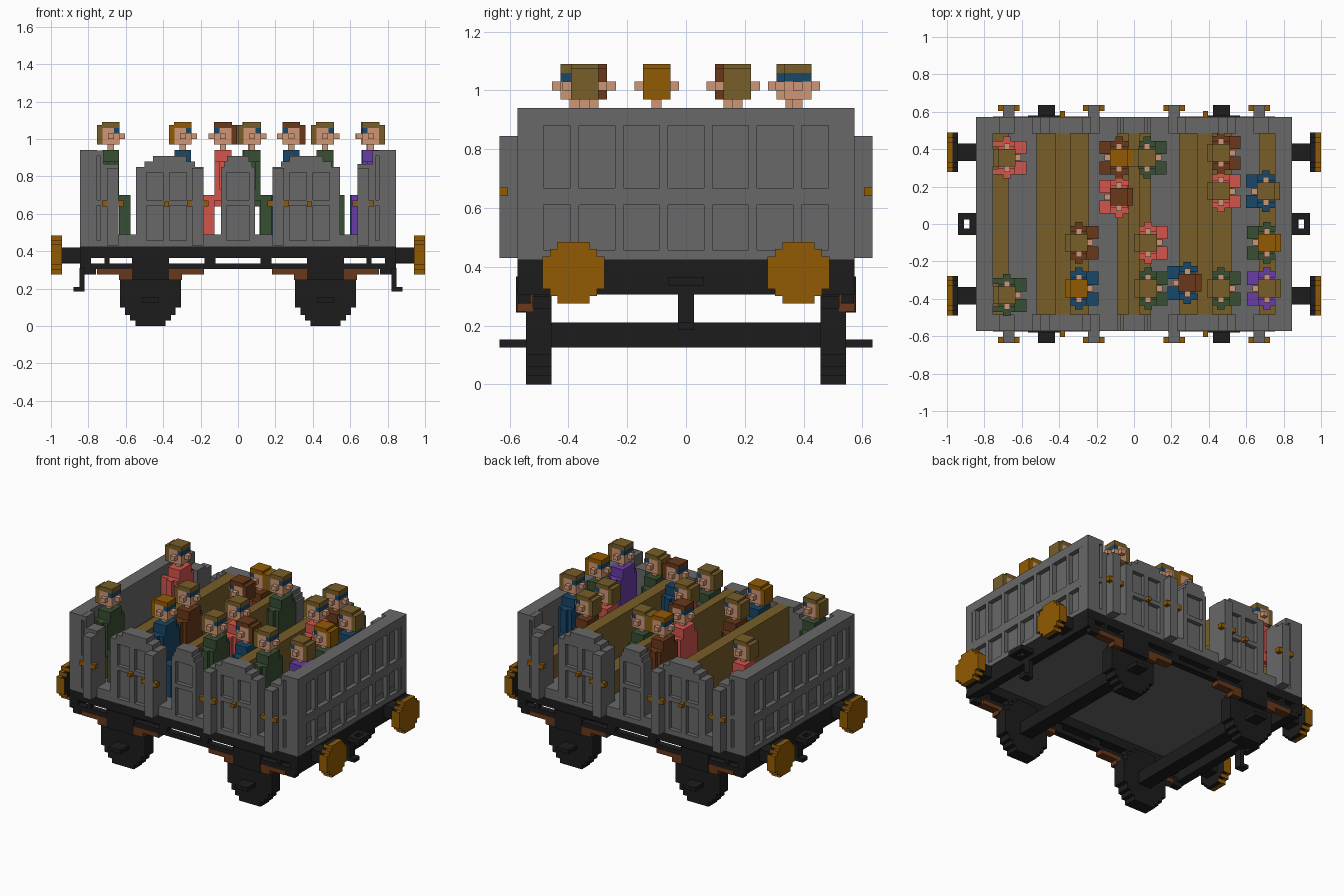
import bpy, bmesh

cube = bpy.data.objects.get("Cube")
if cube:
    bpy.data.objects.remove(cube, do_unlink=True)

COLOURS = {
    "grey": (0.138, 0.138, 0.138), "olive": (0.185, 0.112, 0.022),
    "orange": (0.290, 0.104, 0.001), "brown": (0.138, 0.040, 0.010),
    "black": (0.012, 0.012, 0.012), "skin": (0.620, 0.310, 0.185),
    "red": (0.650, 0.090, 0.070), "green": (0.039, 0.078, 0.032),
    "blue": (0.009, 0.063, 0.140), "purple": (0.142, 0.045, 0.390),
}
MATS = {}
for name, rgb in COLOURS.items():
    m = bpy.data.materials.new(name)
    m.use_nodes = True
    m.diffuse_color = (*rgb, 1)
    m.node_tree.nodes["Principled BSDF"].inputs["Base Color"].default_value = (*rgb, 1)
    MATS[name] = m


def finish(name, bm, colours):
    bmesh.ops.recalc_face_normals(bm, faces=bm.faces)
    mesh = bpy.data.meshes.new(name)
    bm.to_mesh(mesh)
    bm.free()
    for c in colours:
        mesh.materials.append(MATS[c])
    obj = bpy.data.objects.new(name, mesh)
    bpy.context.collection.objects.link(obj)
    return obj


def part(name, boxes, sx=1, sy=1, at=(0, 0)):
    """Boxes are (colour, x0, x1, y0, y1, z0, z1), mirrored by sx, sy and moved."""
    bm = bmesh.new()
    colours = []
    for col, x0, x1, y0, y1, z0, z1 in boxes:
        if col not in colours:
            colours.append(col)
        vs = bmesh.ops.create_cube(bm, size=1)["verts"]
        for v in vs:
            v.co = (at[0] + sx * ((x0 + x1) / 2 + v.co.x * (x1 - x0)),
                    at[1] + sy * ((y0 + y1) / 2 + v.co.y * (y1 - y0)),
                    (z0 + z1) / 2 + v.co.z * (z1 - z0))
        for f in {f for v in vs for f in v.link_faces}:
            f.material_index = colours.index(col)
    return finish(name, bm, colours)


def stepped_disc(name, col, steps, axis, centre, a0, a1):
    """Staircase-edged disc; steps are (half width, half height) corners, top first."""
    quarter = []
    for i, (w, h) in enumerate(steps):
        quarter.append((w, h))
        if i + 1 < len(steps):
            quarter.append((w, steps[i + 1][1]))
    back = quarter[::-1]
    ring = (quarter + [(w, -h) for w, h in back]
            + [(-w, -h) for w, h in quarter] + [(-w, h) for w, h in back])
    bm = bmesh.new()

    def place(a, p):
        u, z = centre[0] + p[0], centre[1] + p[1]
        return (a, u, z) if axis == "x" else (u, a, z)
    lo = [bm.verts.new(place(a0, p)) for p in ring]
    hi = [bm.verts.new(place(a1, p)) for p in ring]
    bm.faces.new(lo)
    bm.faces.new(hi[::-1])
    for i in range(len(ring)):
        j = (i + 1) % len(ring)
        bm.faces.new((lo[i], lo[j], hi[j], hi[i]))
    return finish(name, bm, [col])


# Floor with a sill in each doorway
sills = [("grey", s * c - .05, s * c + .05, t * .559 - .014, t * .559 + .014, .425, .49)
         for s in (-1, 1) for t in (-1, 1) for c in (.14, .593)]
part("floor", [("grey", -.82, .82, -.545, .545, .425, .49)] + sills)

# Underframe side rails with posts between them
for sy, side in ((-1, "front"), (1, "back")):
    rail = [("black", -.845, .845, .51, .573, .365, .425),
            ("black", -.845, .845, .53, .573, .305, .335)]
    for sx in (-1, 1):
        for c, w in ((.805, .03), (.70, .025), (.15, .06)):
            rail.append(("black", sx * c - w / 2, sx * c + w / 2, .53, .572, .335, .365))
        rail.append(("black", sx * .79 - .03, sx * .79 + .03, .53, .572, .275, .305))
    part(side + "_side_rail", rail, 1, sy)

# Ends: beam, buffers, coupling ring and hook, panelled wall
BUFFER = [(.055, .105), (.08, .08), (.105, .055)]
for sx, end in ((-1, "right_end"), (1, "left_end")):
    part(end + "_beam", [("black", .785, .844, -.572, .572, .305, .424)], sx)
    for y in (-.383, .383):
        stepped_disc("buffer_face", "orange", BUFFER, "x", (y, .38), sx * .97, sx)
        # inner layer: orange sides, black elsewhere
        inner = stepped_disc("buffer_back", "black", BUFFER, "x", (y, .38), sx * .94, sx * .97)
        inner.data.materials.append(MATS["orange"])
        for f in inner.data.polygons:
            f.material_index = int(abs(f.normal.y) > .5)
        part("buffer_stem", [("black", .84, .945, y - .047, y + .047, .34, .42)], sx)
    part(end + "_coupling", [
        ("black", .845, .875, -.06, .06, .335, .365), ("black", .91, .94, -.06, .06, .335, .365),
        ("black", .875, .91, -.06, -.025, .335, .365), ("black", .875, .91, .025, .06, .335, .365),
        ("black", .82, .847, -.027, .027, .185, .31), ("black", .847, .88, -.027, .027, .185, .21)], sx)
    wall = [("grey", .755, .815, -.573, .573, .425, .94)]
    for z0, z1 in ((.425, .457), (.61, .668), (.88, .94)):
        wall.append(("grey", .815, .845, -.573, .573, z0, z1))
    edges = [-.573] + [-.516 + .1515 * i + d for i in range(7) for d in (0, .123)] + [.573]
    for y0, y1 in zip(edges[::2], edges[1::2]):
        wall += [("grey", .815, .845, y0, y1, .457, .61), ("grey", .815, .845, y0, y1, .668, .88)]
    part(end + "_wall", wall, sx)


def side_wall(name, x0, x1, top, panels, sx, sy, steps=()):
    """Backing slab with proud rails and stiles round the recessed panels."""
    boxes = [("grey", x0, x1, .485, .545, .425, top)]
    for z0, z1 in ((.425, .457), (.645, .675), (top - .03, top)):
        boxes.append(("grey", x0, x1, .545, .573, z0, z1))
    edges = [x0] + [e for p in panels for e in p] + [x1]
    for a, b in zip(edges[::2], edges[1::2]):
        boxes += [("grey", a, b, .545, .573, .457, .645),
                  ("grey", a, b, .545, .573, .675, top - .03)]
    for inset, z0, z1 in steps:
        boxes.append(("grey", x0 + inset, x1 - inset, .485, .573, z0, z1))
    part(name, boxes, sx, sy)


# Side walls with arched tops, door pillars, handles
for sy in (-1, 1):
    side_wall("middle_side_wall", -.09, .09, .85, [(-.06, .06)], 1, sy,
              [(.015, .85, .88), (.03, .88, .91)])
    for sx in (-1, 1):
        side_wall("corner_side_wall", .72, .844, .939, [(.735, .79)], sx, sy)
        part("corner_wall_step", [("grey", .64, .72, .485, .573, .425, .865)], sx, sy)
        side_wall("arched_side_wall", .185, .545, .85, [(.275, .365), (.40, .49)], sx, sy,
                  [(.045, .85, .88), (.09, .88, .91)])
        part("wall_latch", [("orange", .37, .395, .573, .605, .64, .665)], sx, sy)
        for c in (.215, .67):
            part("door_pillar", [
                ("grey", c - .03, c + .03, .573, .635, .43, .845),
                ("orange", c - .058, c - .03, .605, .635, .64, .67),
                ("orange", c + .03, c + .058, .605, .635, .64, .67)], sx, sy)

# Running gear: wheels, axle boxes with steps, leaf springs, axles
WHEEL = [(.08, .18), (.11, .15), (.135, .12), (.163, .08)]
for sx in (-1, 1):
    cx = sx * .468
    part("axle", [("black", -.045, .045, -.46, .46, .125, .21)], at=(cx, 0))
    for sy in (-1, 1):
        stepped_disc("wheel", "black", WHEEL, "y", (cx, .18), sy * .457, sy * .545)
        part("axle_box", [
            ("black", -.10, .10, .51, .579, .245, .366),
            ("black", -.045, .045, .54, .635, .125, .152)], 1, sy, (cx, 0))
        part("leaf_spring", [
            ("brown", -.168, .168, .52, .575, .247, .276),
            ("brown", -.285, -.10, .52, .575, .276, .305),
            ("brown", .10, .285, .52, .575, .276, .305)], 1, sy, (cx, 0))

# Benches with tall backs
part("middle_bench", [("olive", -.09, .09, -.485, .485, .49, .64),
                      ("olive", -.03, .03, -.485, .485, .64, .91)])
for sx in (-1, 1):
    part("double_bench", [("olive", .24, .52, -.485, .485, .49, .64),
                          ("olive", .34, .42, -.485, .485, .64, .91)], sx)
    part("end_bench", [("olive", .67, .755, -.485, .485, .49, .64)], sx)


# Seated passengers
def passenger(x, y, face, shirt, hair):
    boxes = [
        (shirt, -.045, .045, -.06, .06, .64, .94),
        ("skin", -.017, .017, -.017, .017, .94, .97),
        ("skin", -.045, .047, -.047, .047, .97, 1.03),
        ("skin", -.045, .018, -.047, .047, 1.03, 1.06),
        ("blue", .018, .047, -.047, .047, 1.03, 1.06),
        (hair, -.047, .047, -.047, .047, 1.06, 1.09),
        (hair, -.075, -.045, -.047, .047, .97, 1.075),
        ("skin", .047, .077, -.016, .016, 1.0, 1.03)]
    for s in (-1, 1):
        def pair(col, x0, x1, y0, y1, z0, z1):
            a, b = sorted((s * y0, s * y1))
            boxes.append((col, x0, x1, a, b, z0, z1))
        pair("skin", -.016, .016, .047, .076, 1.0, 1.03)    # ear
        pair(shirt, -.075, .045, .06, .09, .67, .88)        # arm
        pair(shirt, -.02, .02, .09, .112, .73, .88)         # elbow
        pair(shirt, .045, .105, .02, .09, .49, .70)         # leg
    part("passenger_" + shirt, boxes, face, 1, (x, y))


for p in [
    (-.68, .355, 1, "red", "olive"), (-.68, -.38, 1, "green", "olive"),
    (-.08, .355, -1, "brown", "orange"), (.07, .355, 1, "green", "olive"),
    (.465, .38, 1, "brown", "olive"), (-.08, .145, -1, "red", "brown"),
    (.465, .175, 1, "red", "olive"), (.705, .175, -1, "blue", "olive"),
    (-.295, -.10, 1, "brown", "olive"), (.075, -.10, 1, "red", "olive"),
    (.075, -.345, 1, "green", "olive"),
    (.71, -.10, -1, "green", "orange"), (-.295, -.345, 1, "blue", "orange"),
    (.285, -.315, -1, "blue", "brown"), (.465, -.345, 1, "green", "olive"),
    (.71, -.345, -1, "purple", "olive"),
]:
    passenger(*p)
